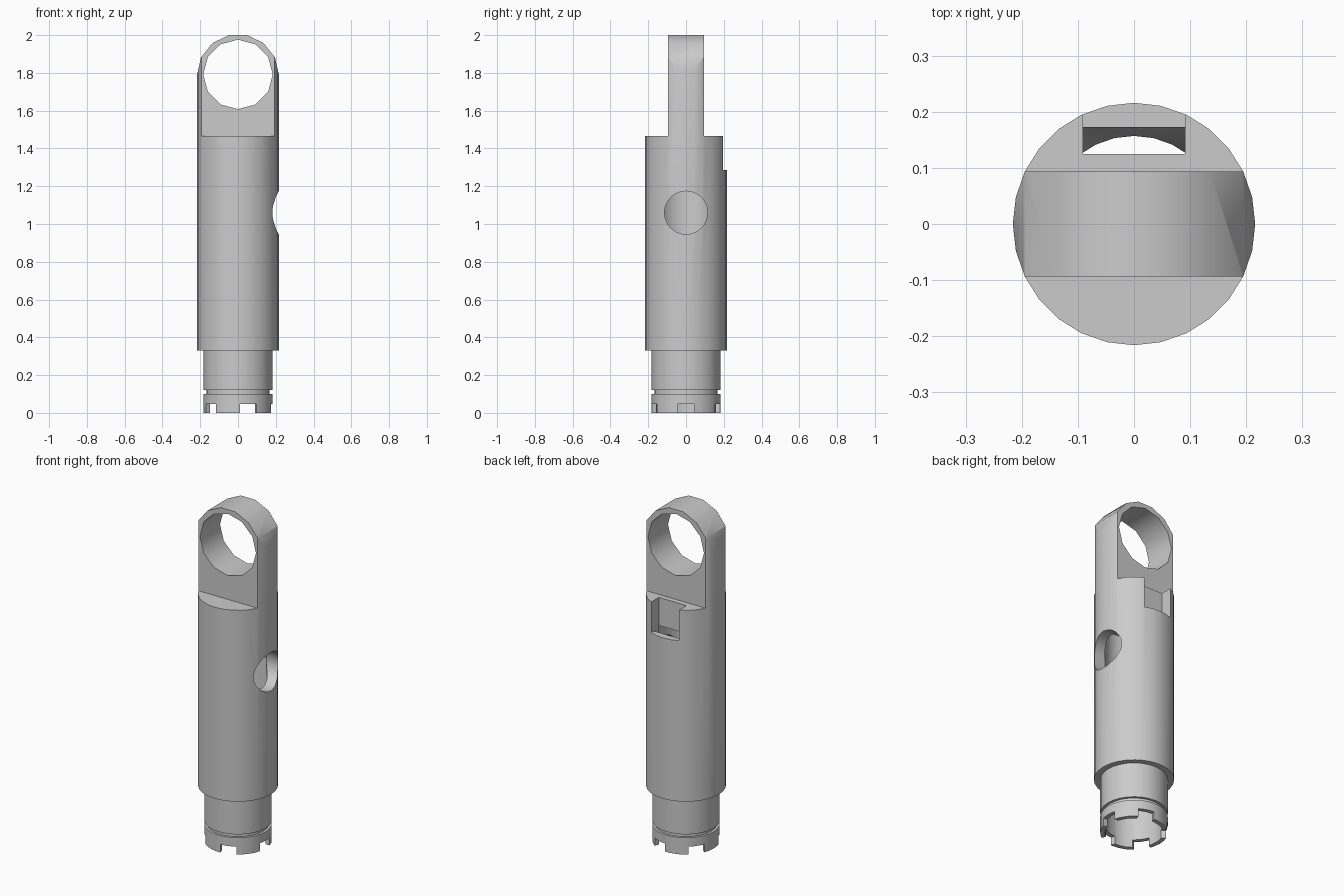
import bpy, bmesh, math
from mathutils import Vector

if "Cube" in bpy.data.objects:
    bpy.data.objects.remove(bpy.data.objects["Cube"])

SIDES = 28


def finish(name, bm):
    bmesh.ops.remove_doubles(bm, verts=bm.verts, dist=1e-5)
    bmesh.ops.recalc_face_normals(bm, faces=bm.faces)
    me = bpy.data.meshes.new(name)
    bm.to_mesh(me)
    bm.free()
    ob = bpy.data.objects.new(name, me)
    bpy.context.collection.objects.link(ob)
    return ob


def lathe(name, profile):
    bm = bmesh.new()
    vs = [bm.verts.new((r, 0, z)) for r, z in profile]
    es = [bm.edges.new(p) for p in zip(vs, vs[1:])]
    bmesh.ops.spin(bm, geom=vs + es, cent=(0, 0, 0), axis=(0, 0, 1),
                   angle=math.tau, steps=SIDES)
    return finish(name, bm)


def prism(name, pts, axis, lo, hi):
    """Extrude a 2D (u, z) outline along x or y."""
    bm = bmesh.new()
    if axis == 'x':
        place, move = (lambda u, z: (lo, u, z)), Vector((hi - lo, 0, 0))
    else:
        place, move = (lambda u, z: (u, lo, z)), Vector((0, hi - lo, 0))
    face = bm.faces.new([bm.verts.new(place(u, z)) for u, z in pts])
    ext = bmesh.ops.extrude_face_region(bm, geom=[face], use_keep_orig=True)
    bmesh.ops.translate(bm, vec=move,
                        verts=[v for v in ext['geom'] if isinstance(v, bmesh.types.BMVert)])
    return finish(name, bm)


def rect(a, b, z0, z1):
    return [(a, z0), (b, z0), (b, z1), (a, z1)]


def circle(cu, cz, r, n, start=0.0):
    return [(cu + r * math.cos(start + math.tau * i / n),
             cz + r * math.sin(start + math.tau * i / n)) for i in range(n)]


def boolean(ob, cutter, op='DIFFERENCE'):
    cutter.hide_render = True
    mod = ob.modifiers.new(cutter.name, 'BOOLEAN')
    mod.operation, mod.object, mod.solver = op, cutter, 'EXACT'
    bpy.context.view_layer.objects.active = ob
    bpy.ops.object.modifier_apply(modifier=mod.name)
    bpy.data.objects.remove(cutter, do_unlink=True)


# Turned body: hollow sleeve, stepped neck, groove and bottom ring
body = lathe('eyelet_sleeve', [
    (0, 1.30), (0.157, 1.30), (0.157, 0), (0.182, 0), (0.182, 0.10),
    (0.168, 0.10), (0.168, 0.12), (0.182, 0.12), (0.182, 0.33),
    (0.216, 0.33), (0.216, 2.05), (0, 2.05)])

# Rounded top of the lug
arch = [(0.217 * math.cos(math.pi * i / 7), 1.7884 + 0.217 * math.sin(math.pi * i / 7))
        for i in range(8)]
arch = [(-0.3, -0.1), (0.3, -0.1), (0.3, 1.7884)] + arch + [(-0.3, 1.7884)]
boolean(body, prism('arch_limit', arch, 'y', -0.4, 0.4), 'INTERSECT')

# Flats either side of the lug
for side in (-1, 1):
    a, b = sorted((side * 0.094, side * 0.4))
    boolean(body, prism('lug_flat', rect(a, b, 1.467, 2.2), 'x', -0.4, 0.4))

# Eye through the lug
boolean(body, prism('eye', circle(0, 1.792, 0.184, 12, math.pi / 2), 'y', -0.4, 0.4))

# Round hole in the right wall
boolean(body, prism('side_hole', circle(0, 1.06, 0.114, 32), 'x', 0.02, 0.4))

# Slot at the back, opening down into the bore
boolean(body, prism('back_slot', [(0.125, 1.6), (0.3, 1.6), (0.3, 1.285),
                                  (0.172, 1.285), (0.125, 1.0)], 'x', -0.091, 0.091))

# Five notches in the bottom ring
for i in range(5):
    notch = prism('ring_notch', rect(-0.045, 0.045, -0.05, 0.047), 'x', 0.08, 0.3)
    notch.rotation_euler.z = math.tau * i / 5
    bpy.context.view_layer.update()
    boolean(body, notch)

# Smooth round walls, crisp edges
bpy.ops.object.select_all(action='DESELECT')
body.select_set(True)
bpy.context.view_layer.objects.active = body
bpy.ops.object.shade_smooth_by_angle(angle=math.radians(35))
